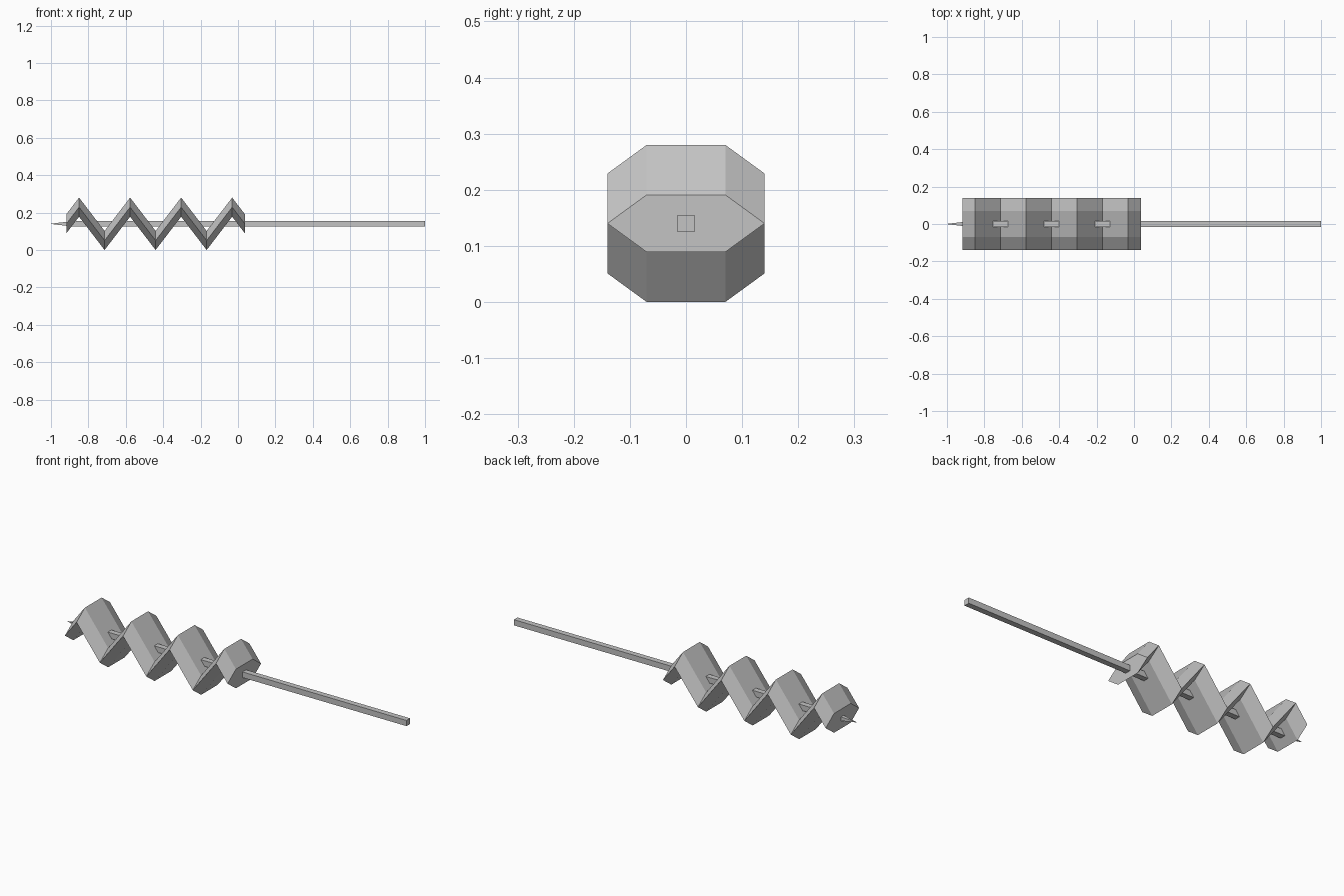
import bpy, bmesh

if "Cube" in bpy.data.objects:
    bpy.data.objects.remove(bpy.data.objects["Cube"])

CZ = 0.14  # height of the long axis

grey = bpy.data.materials.new("light grey")
grey.diffuse_color = (0.55, 0.55, 0.55, 1)
grey.use_nodes = True
grey.node_tree.nodes["Principled BSDF"].inputs["Base Color"].default_value = grey.diffuse_color


def loft(name, rings):
    """Join matching rings of points into one closed, flat-shaded solid."""
    bm = bmesh.new()
    loops = [[bm.verts.new(p) for p in ring] for ring in rings]
    n = len(loops[0])
    for a, b in zip(loops, loops[1:]):
        for i in range(n):
            j = (i + 1) % n
            bm.faces.new((a[i], a[j], b[j], b[i]))
    bm.faces.new(loops[0])
    bm.faces.new(loops[-1])
    bmesh.ops.recalc_face_normals(bm, faces=bm.faces)
    mesh = bpy.data.meshes.new(name)
    bm.to_mesh(mesh)
    bm.free()
    mesh.materials.append(grey)
    obj = bpy.data.objects.new(name, mesh)
    bpy.context.collection.objects.link(obj)
    return obj


# Zigzag body: flat hexagon swept up and down along x
W, H, AMP = 0.14, 0.051, 0.089
hexagon = [(-W, 0), (-W / 2, H), (W / 2, H), (W, 0), (W / 2, -H), (-W / 2, -H)]
START, END = -0.918, 0.037
half_wave = (END - START) / 7
path = [(START, 0)]
for k in range(7):
    path.append((START + half_wave * (k + 0.5), AMP if k % 2 == 0 else -AMP))
path.append((END, 0))
loft("zigzag_body", [[(x, y, CZ + dz + z) for y, z in hexagon] for x, dz in path])

# Square rod through the body, tapering to a point at the left end
rod = [(-1.0, 0.0008), (-0.88, 0.015), (1.0, 0.015)]
loft("pointed_rod", [[(x, sy * r, CZ + sz * r)
                      for sy, sz in ((-1, -1), (-1, 1), (1, 1), (1, -1))]
                     for x, r in rod])
